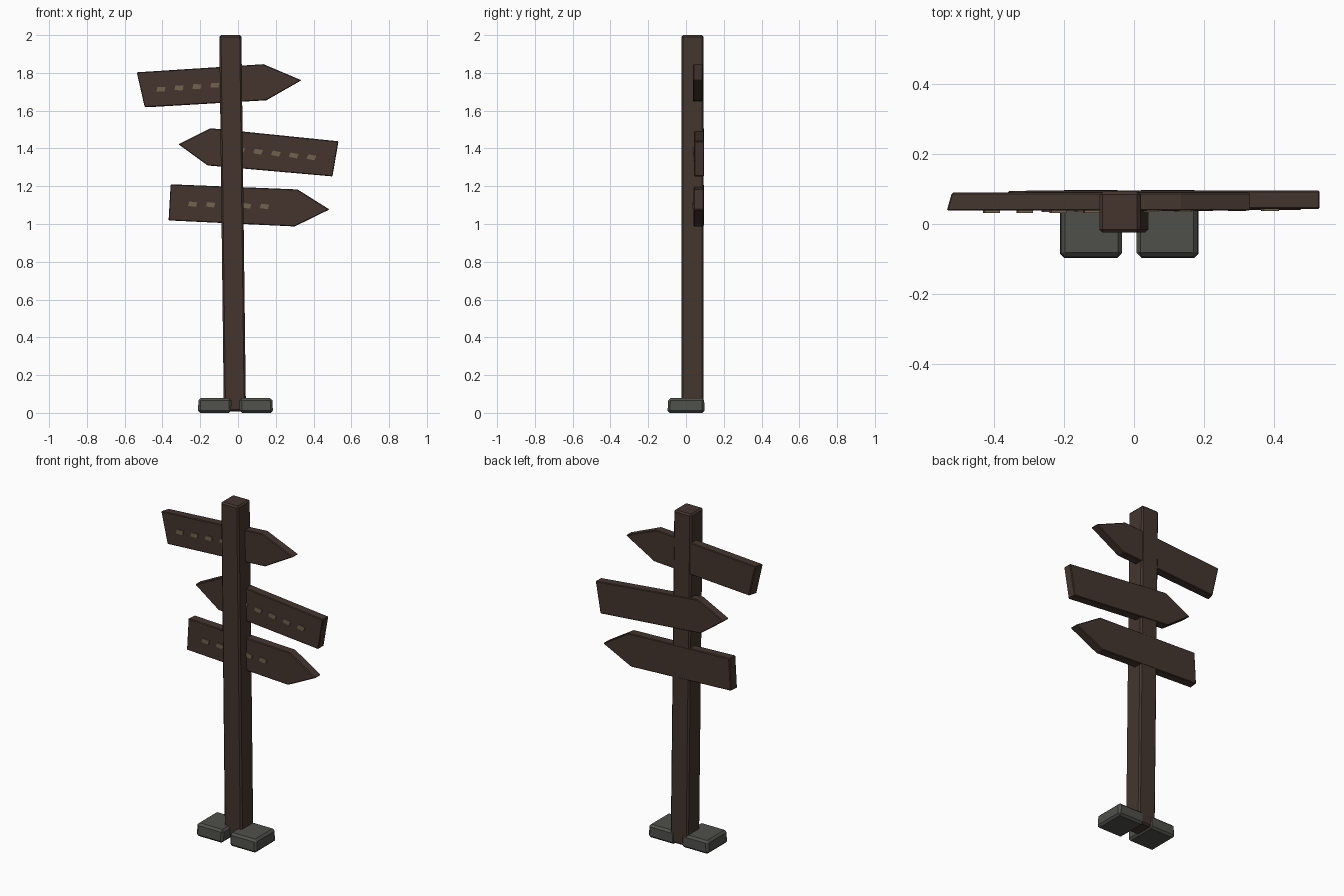
import bpy, bmesh
from mathutils import Vector

if "Cube" in bpy.data.objects:
    bpy.data.objects.remove(bpy.data.objects["Cube"])


def material(name, rgb):
    m = bpy.data.materials.new(name)
    m.diffuse_color = (*rgb, 1)
    m.use_nodes = True
    m.node_tree.nodes["Principled BSDF"].inputs["Base Color"].default_value = m.diffuse_color
    return m


WOOD = material("dark_wood", (0.058, 0.036, 0.028))
STONE = material("grey_stone", (0.078, 0.081, 0.070))
PAINT = material("faded_paint", (0.165, 0.125, 0.075))


def loft(name, rings, mat, bevel=0.0):
    """Closed solid through rings of equal point count."""
    bm = bmesh.new()
    loops = [[bm.verts.new(p) for p in ring] for ring in rings]
    n = len(loops[0])
    bm.faces.new(loops[0])
    bm.faces.new(loops[-1])
    for a, b in zip(loops, loops[1:]):
        for i in range(n):
            j = (i + 1) % n
            bm.faces.new((a[i], a[j], b[j], b[i]))
    bmesh.ops.recalc_face_normals(bm, faces=bm.faces)
    me = bpy.data.meshes.new(name)
    bm.to_mesh(me)
    bm.free()
    ob = bpy.data.objects.new(name, me)
    bpy.context.collection.objects.link(ob)
    me.materials.append(mat)
    if bevel:
        mod = ob.modifiers.new("worn_edges", 'BEVEL')
        mod.width = bevel
        mod.segments = 1
    return ob


def rect(x0, x1, y0, y1, z):
    return [(x0, y0, z), (x1, y0, z), (x1, y1, z), (x0, y1, z)]


# Slightly leaning square post
loft("post", [rect(-0.075, 0.042, -0.025, 0.093, 0.008),
              rect(-0.099, 0.018, -0.025, 0.093, 2.0)], WOOD, 0.009)

# Arrow boards: outline (x, z), front y, back y, tail corner indices
boards = {
    "upper": ([(-0.537, 1.803), (-0.495, 1.618), (0.15, 1.655),
               (0.336, 1.761), (0.135, 1.846)], 0.038, 0.090, (0, 1), 0.015),
    "middle": ([(0.5, 1.252), (0.532, 1.438), (-0.146, 1.507),
                (-0.315, 1.422), (-0.161, 1.31)], 0.043, 0.096, (0, 1), 0.0),
    "lower": ([(-0.357, 1.21), (-0.368, 1.019), (0.30, 0.987),
               (0.484, 1.077), (0.315, 1.183)], 0.040, 0.094, (0, 1), 0.006),
}
for name, (outline, y0, y1, tail, cut) in boards.items():
    front = [(x, y0, z) for x, z in outline]
    back = [(x + (cut if i in tail else 0), y1, z) for i, (x, z) in enumerate(outline)]
    loft(name + "_board", [front, back], WOOD, 0.004)

# Painted dashes: first and last centre (x, z), count, front y of the board
dashes = {
    "upper": ((-0.408, 1.713), (-0.122, 1.735), 4, 0.038),
    "middle": ((0.012, 1.393), (0.389, 1.353), 5, 0.043),
    "lower": ((-0.240, 1.105), (0.140, 1.093), 5, 0.040),
}
for name, (start, end, count, y) in dashes.items():
    a, b = Vector(start), Vector(end)
    along = (b - a).normalized()
    for k in range(count):
        c = a.lerp(b, k / (count - 1))
        shape = []
        for u, v in ((-0.025, -0.010), (0.018, -0.014), (0.025, 0.010), (-0.018, 0.014)):
            shape.append((c.x + u * along.x - v * along.y, c.y + u * along.y + v * along.x))
        loft(f"{name}_dash_{k + 1}", [[(x, y - 0.006, z) for x, z in shape],
                                      [(x, y + 0.001, z) for x, z in shape]], PAINT)

# Two rough foot stones
for name, x0, x1, lean in (("left_stone", -0.212, -0.037, 0.003),
                           ("right_stone", 0.010, 0.185, -0.003)):
    base = rect(x0, x1, -0.098, 0.098, 0.0)
    top = rect(x0 + lean, x1 + lean, -0.094, 0.096, 0.078)
    loft(name, [base, top], STONE, 0.012)
